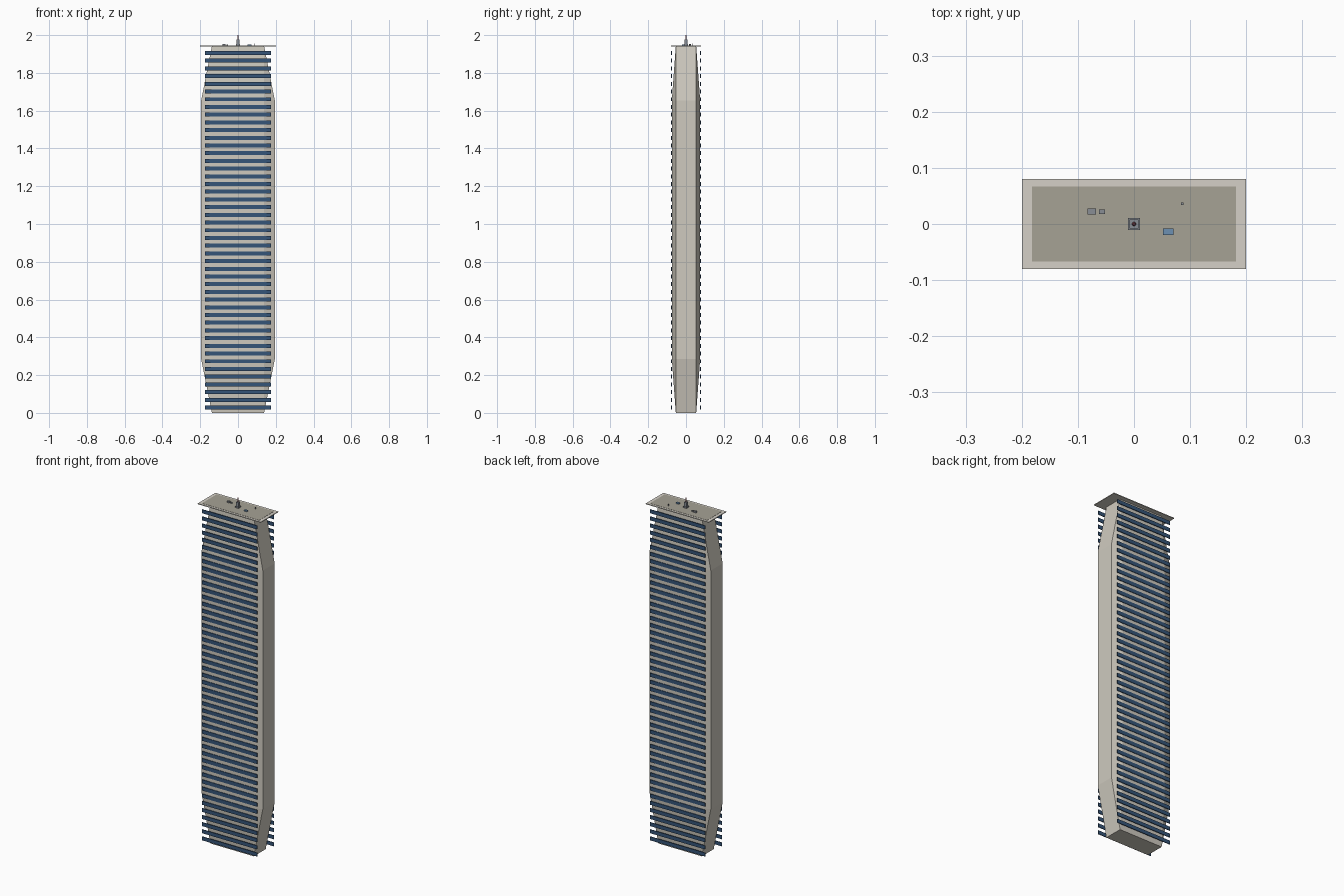
import bpy, bmesh

if "Cube" in bpy.data.objects:
    bpy.data.objects.remove(bpy.data.objects["Cube"])

def material(name, rgb):
    m = bpy.data.materials.new(name)
    m.diffuse_color = (*rgb, 1)
    m.use_nodes = True
    m.node_tree.nodes["Principled BSDF"].inputs["Base Color"].default_value = m.diffuse_color
    return m

STONE = material("stone", (0.62, 0.59, 0.52))
ROOF = material("roof_grey", (0.38, 0.36, 0.30))
RIM = material("rim_stone", (0.66, 0.63, 0.57))
GLASS = material("blue_glass", (0.035, 0.09, 0.19))
METAL = material("metal", (0.25, 0.27, 0.30))
TANK = material("tank_blue", (0.15, 0.28, 0.45))
RED = material("mast_red", (0.40, 0.12, 0.15))

def finish(name, bm, mat):
    me = bpy.data.meshes.new(name)
    bmesh.ops.recalc_face_normals(bm, faces=bm.faces)
    bm.to_mesh(me)
    bm.free()
    ob = bpy.data.objects.new(name, me)
    bpy.context.collection.objects.link(ob)
    me.materials.append(mat)
    return ob

def add_box(bm, x, y, z0, sx, sy, sz):
    vs = bmesh.ops.create_cube(bm, size=1)["verts"]
    for v in vs:
        v.co = (x + v.co.x * sx, y + v.co.y * sy, z0 + (v.co.z + 0.5) * sz)

def box(name, mat, *dims):
    bm = bmesh.new()
    add_box(bm, *dims)
    return finish(name, bm, mat)

# tower body: rectangular ends swelling to a chamfered middle
CX, CY, WX, WY = 0.138, 0.054, 0.195, 0.075
TOP = 1.942
bm = bmesh.new()
for sx in (-1, 1):
    for sy in (-1, 1):
        for z in (0, TOP):
            bm.verts.new((sx * CX, sy * CY, z))
        for z in (0.285, 1.655):
            bm.verts.new((sx * CX, sy * WY, z))
            bm.verts.new((sx * WX, sy * CY, z))
bmesh.ops.convex_hull(bm, input=bm.verts)
bmesh.ops.dissolve_limit(bm, angle_limit=0.01, verts=bm.verts, edges=bm.edges)
finish("tower_body", bm, STONE)

# window bands on front and back
for name, side in (("front_window_bands", -1), ("back_window_bands", 1)):
    bm = bmesh.new()
    for i in range(47):
        add_box(bm, 0, side * 0.0762, 0.018 + i * 0.0408, 0.35, 0.004, 0.021)
    finish(name, bm, GLASS)

# overhanging roof slab with darker deck
box("roof_slab", RIM, 0, 0, TOP - 0.002, 0.4, 0.16, 0.004)
box("roof_deck", ROOF, 0, 0, TOP + 0.001, 0.364, 0.134, 0.002)

# rooftop equipment
Z = TOP + 0.002
box("air_unit_large", METAL, -0.075, 0.022, Z, 0.015, 0.011, 0.009)
box("air_unit_small", METAL, -0.057, 0.022, Z, 0.010, 0.008, 0.007)
box("water_tank", TANK, 0.061, -0.014, Z, 0.019, 0.012, 0.007)
box("vent_post", METAL, 0.086, 0.036, Z, 0.004, 0.004, 0.011)

# mast: base block, shaft and thin tip
box("mast_base", METAL, 0, 0, Z, 0.022, 0.022, 0.008)
box("mast_housing", METAL, 0, 0, Z, 0.016, 0.016, 0.032)
bm = bmesh.new()
bmesh.ops.create_cone(bm, cap_ends=True, segments=8, radius1=0.004,
                      radius2=0.002, depth=2.0 - Z - 0.03)
bmesh.ops.translate(bm, verts=bm.verts, vec=(0, 0, (2.0 + Z + 0.03) / 2))
finish("mast_tip", bm, RED)
